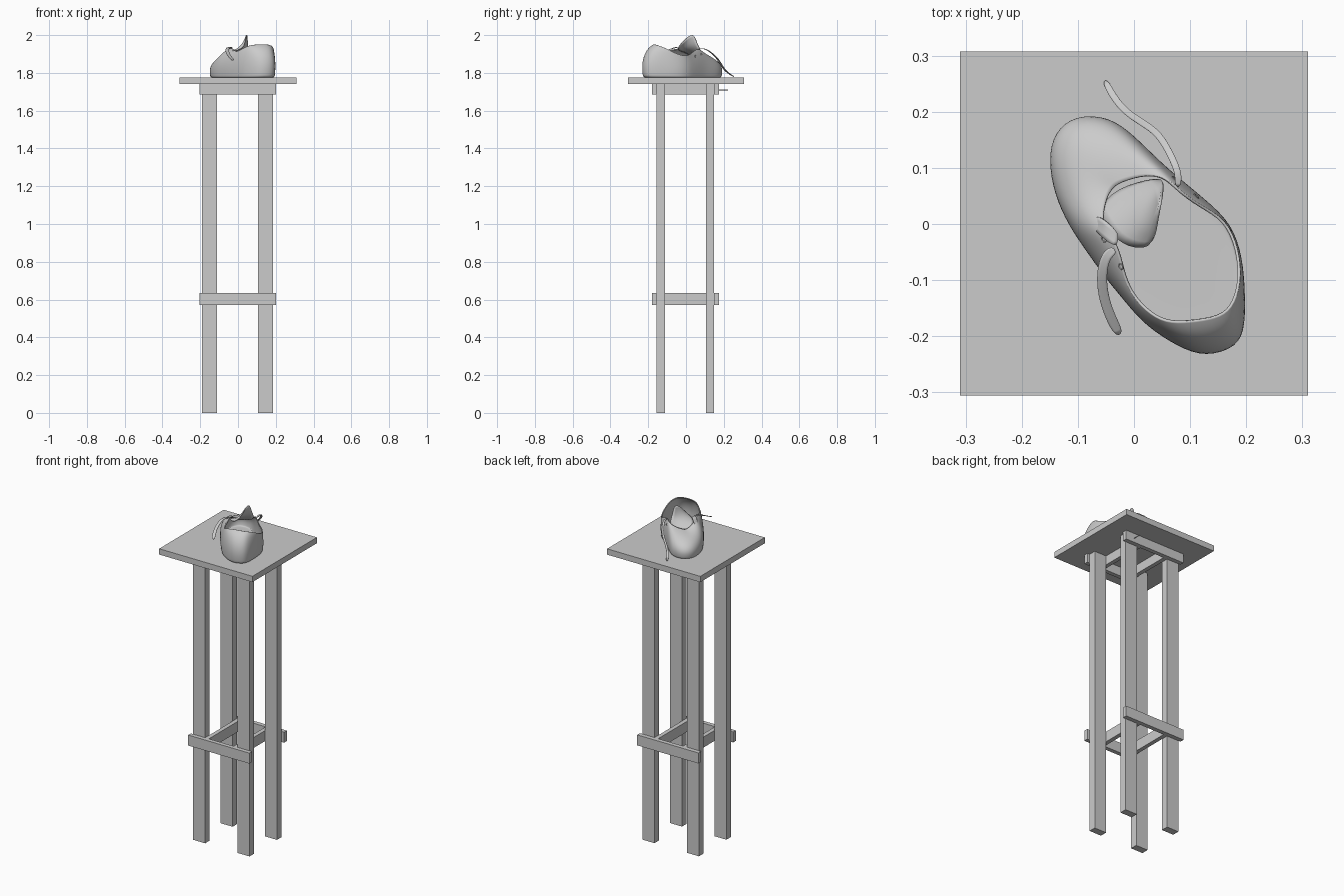
import bpy, bmesh, math
from mathutils import Vector

if "Cube" in bpy.data.objects:
    bpy.data.objects.remove(bpy.data.objects["Cube"])

TOP = 1.775  # height of the table surface


def make_object(name, bm, smooth=False):
    mesh = bpy.data.meshes.new(name)
    for f in bm.faces:
        f.smooth = smooth
    bm.to_mesh(mesh)
    bm.free()
    ob = bpy.data.objects.new(name, mesh)
    bpy.context.collection.objects.link(ob)
    return ob


def box(name, lo, hi):
    bm = bmesh.new()
    bmesh.ops.create_cube(bm, size=1)
    for v in bm.verts:
        v.co = Vector([(lo[i] + hi[i]) / 2 + v.co[i] * (hi[i] - lo[i]) for i in range(3)])
    return make_object(name, bm)


def soften(ob, thickness, levels=2, offset=-1):
    sub = ob.modifiers.new("smooth", 'SUBSURF')
    sub.levels = sub.render_levels = levels
    sol = ob.modifiers.new("thickness", 'SOLIDIFY')
    sol.thickness = thickness
    sol.offset = offset


def sheet(name, rows, thickness):
    bm = bmesh.new()
    grid = [[bm.verts.new(p) for p in row] for row in rows]
    for a, b in zip(grid, grid[1:]):
        for i in range(len(a) - 1):
            bm.faces.new((a[i], a[i + 1], b[i + 1], b[i]))
    ob = make_object(name, bm, True)
    soften(ob, thickness, offset=0)
    return ob


def ribbon(name, path, width):
    pts = [Vector(p) for p in path]
    rows = []
    for i, p in enumerate(pts):
        d = pts[min(i + 1, len(pts) - 1)] - pts[max(i - 1, 0)]
        side = Vector((-d.y, d.x, 0)).normalized() * width / 2
        rows.append([p - side, p + side])
    return sheet(name, rows, 0.003)


# Table top and legs
box("table_top", (-0.31, -0.306, 1.74), (0.31, 0.307, TOP))
for yname, y0, y1 in (("front", -0.155, -0.112), ("back", 0.106, 0.149)):
    for xname, x0, x1 in (("left", -0.19, -0.11), ("right", 0.105, 0.185)):
        box(f"{yname}_{xname}_leg", (x0, y0, 0), (x1, y1, 1.74))

# Outer rails front and back, inner rails on both sides, at two heights
for level, z0, z1 in (("upper", 1.685, 1.74), ("lower", 0.572, 0.635)):
    box(f"{level}_front_rail", (-0.205, -0.18, z0), (0.202, -0.155, z1))
    box(f"{level}_back_rail", (-0.205, 0.149, z0), (0.202, 0.175, z1))
    box(f"{level}_left_rail", (-0.11, -0.155, z0), (-0.085, 0.149, z1))
    box(f"{level}_right_rail", (0.08, -0.155, z0), (0.105, 0.149, z1))

# Nail standing out of the back rail
bpy.ops.mesh.primitive_cylinder_add(vertices=8, radius=0.002, depth=0.06,
                                    location=(0.145, 0.192, 1.71),
                                    rotation=(math.pi / 2, 0, 0))
bpy.context.object.name = "nail"

# Shoe upper: stations clockwise from the toe (outline x, y, rim x, y, rim height)
stations = [
    (-.105, .193, -.030, .072, .120), (-.043, .191, .000, .083, .125),
    (.002, .155, .030, .088, .135), (.046, .110, .060, .082, .145),
    (.085, .077, .082, .060, .155), (.130, .040, .115, .035, .135),
    (.173, .000, .165, .010, .112), (.192, -.060, .188, -.045, .122),
    (.196, -.120, .192, -.105, .155), (.197, -.180, .175, -.152, .173),
    (.184, -.218, .145, -.168, .176), (.127, -.236, .100, -.174, .176),
    (.079, -.218, .055, -.177, .170), (.020, -.180, .020, -.155, .152),
    (-.016, -.137, -.008, -.122, .135), (-.055, -.090, -.020, -.085, .145),
    (-.090, -.040, -.030, -.035, .157), (-.114, -.005, -.060, .000, .150),
    (-.141, .050, -.052, .038, .128), (-.152, .116, -.045, .055, .119),
    (-.141, .163, -.038, .064, .118)]
# Side profile: outline scale, blend towards the rim, share of rim height
profile = [(0.45, 0, 0), (0.9, 0, 0), (0.985, 0, 0.01), (1.0, 0, 0.12), (1.015, 0, 0.38),
           (1.01, 0.14, 0.66), (1.0, 0.48, 0.87), (1.0, 0.8, 0.96), (1.0, 1.0, 1.0)]
centre = Vector((0.025, -0.02))
bm = bmesh.new()
rings = []
for scale, blend, h in profile:
    ring = []
    for ox, oy, rx, ry, rz in stations:
        p = centre + (Vector((ox, oy)) - centre) * scale
        p = p.lerp(Vector((rx, ry)), blend)
        ring.append(bm.verts.new((p.x, p.y, TOP + rz * h)))
    rings.append(ring)
n = len(stations)
for low, up in zip(rings, rings[1:]):
    for i in range(n):
        j = (i + 1) % n
        bm.faces.new((low[i], up[i], up[j], low[j]))
bm.faces.new(rings[0])
shoe = make_object("shoe_upper", bm, True)
soften(shoe, 0.005)

# Tongue rising out of the throat and curling upwards
sheet("tongue", [
    [(-.065, .025, 1.885), (-.030, .065, 1.885), (.050, .083, 1.895)],
    [(-.050, .000, 1.912), (-.005, .040, 1.915), (.052, .072, 1.930)],
    [(-.025, -.038, 1.915), (.015, .008, 1.935), (.050, .058, 1.955)],
    [(.035, -.048, 1.930), (.040, .005, 1.990), (.048, .042, 2.010)]], 0.005)

# Curled flap corner on the left of the throat
sheet("flap_corner", [
    [(-.075, -.005, 1.90), (-.068, .018, 1.905)],
    [(-.055, -.025, 1.93), (-.050, .005, 1.935)],
    [(-.030, -.045, 1.935), (-.025, -.015, 1.93)]], 0.004)

# Loose laces
ribbon("right_lace", [(.078, .066, 1.925), (.080, .090, 1.93), (.068, .118, 1.92),
                      (.046, .160, 1.885), (.016, .180, 1.855), (-.016, .200, 1.82),
                      (-.038, .228, 1.795), (-.052, .256, 1.779)], 0.012)
ribbon("left_lace", [(-.034, -.045, 1.935), (-.050, -.055, 1.935), (-.058, -.085, 1.925),
                     (-.056, -.125, 1.905), (-.043, -.165, 1.885), (-.025, -.198, 1.865)], 0.018)

# Eyelets set on the shoe surface
bpy.context.view_layer.update()
graph = bpy.context.evaluated_depsgraph_get()
shoe_eval = shoe.evaluated_get(graph)
spots = [(-.03, -.08, 1.93), (-.06, -.03, 1.93), (.08, .09, 1.90), (.12, .06, 1.89)]
for i, spot in enumerate(spots):
    hit, loc, normal, _ = shoe_eval.closest_point_on_mesh(Vector(spot))
    if hit:
        bpy.ops.mesh.primitive_torus_add(major_radius=0.005, minor_radius=0.0012,
                                         major_segments=16, minor_segments=6, location=loc,
                                         rotation=normal.to_track_quat('Z', 'Y').to_euler())
        bpy.context.object.name = f"eyelet_{i + 1}"
